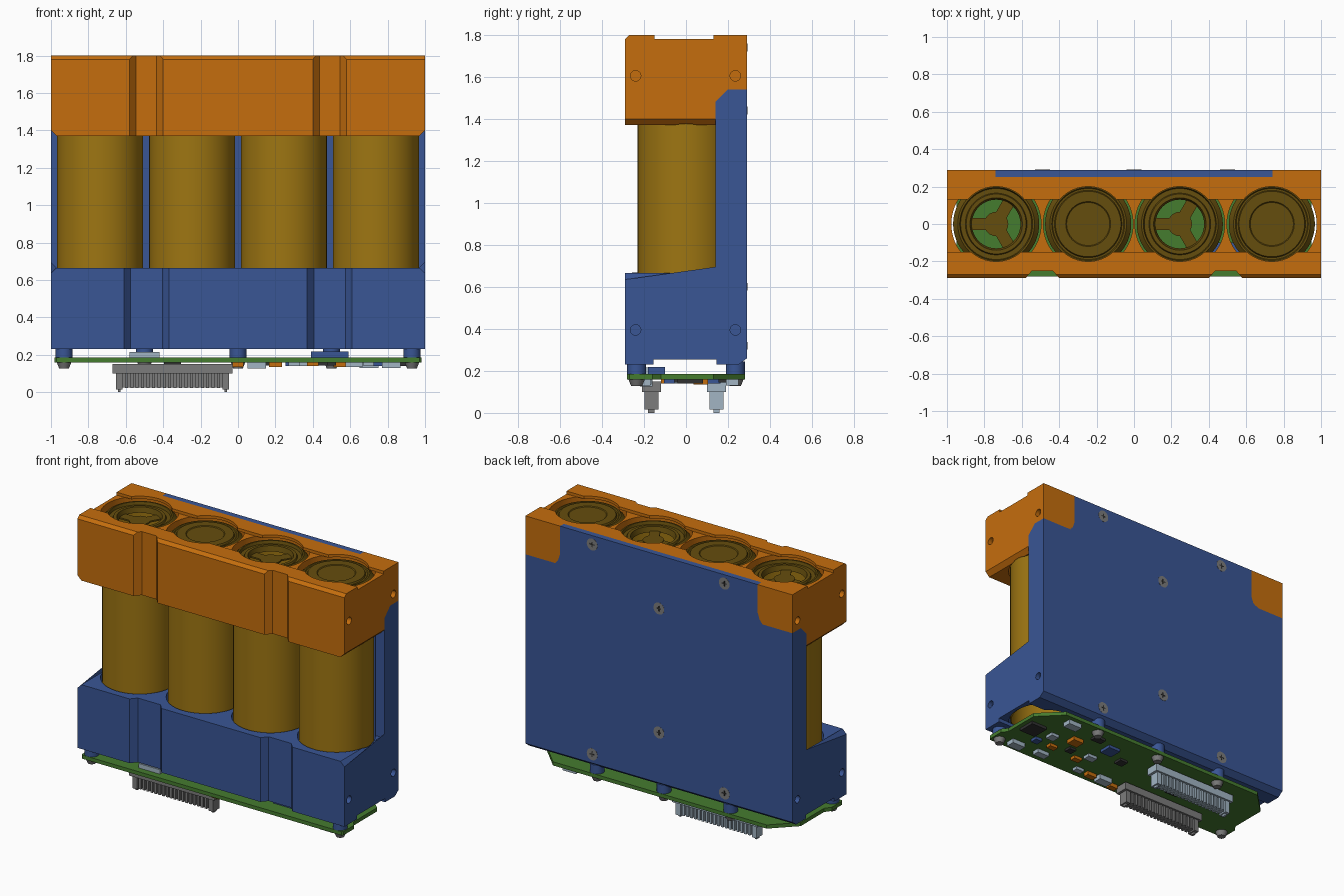
import bpy, bmesh, math
from mathutils import Matrix, Vector

if "Cube" in bpy.data.objects:
    bpy.data.objects.remove(bpy.data.objects["Cube"])


def material(name, r, g, b):
    m = bpy.data.materials.new(name)
    m.use_nodes = True
    m.diffuse_color = (r, g, b, 1)
    m.node_tree.nodes["Principled BSDF"].inputs["Base Color"].default_value = (r, g, b, 1)
    return m


ORANGE = material("orange plastic", .56, .155, .004)
BLUE = material("blue plastic", .041, .092, .3)
GOLD = material("gold wrap", .34, .18, .006)
DARK_GOLD = material("dark gold", .13, .075, .004)
GREEN = material("board green", .06, .2, .028)
GREY = material("grey metal", .2, .2, .2)
PALE = material("pale steel", .36, .46, .55)
BLACK = material("black", .03, .03, .03)


def finish(name, bm, mat, smooth=False):
    bmesh.ops.recalc_face_normals(bm, faces=bm.faces)
    me = bpy.data.meshes.new(name)
    bm.to_mesh(me)
    bm.free()
    ob = bpy.data.objects.new(name, me)
    bpy.context.collection.objects.link(ob)
    if mat:
        me.materials.append(mat)
    if smooth:
        shade(ob)
    return ob


def activate(ob):
    bpy.ops.object.select_all(action='DESELECT')
    ob.select_set(True)
    bpy.context.view_layer.objects.active = ob


def shade(ob):
    activate(ob)
    bpy.ops.object.shade_smooth_by_angle(angle=math.radians(30))


def prism(name, pts, axis, lo, hi, mat=None, seam=None):
    """Extrude an outline along an axis; chamfer the end edges at height seam."""
    put = {'x': lambda a, b, t: (t, a, b), 'y': lambda a, b, t: (a, t, b),
           'z': lambda a, b, t: (a, b, t)}[axis]
    bm = bmesh.new()
    ends = [[bm.verts.new(put(a, b, t)) for a, b in pts] for t in (lo, hi)]
    for e in ends:
        bm.faces.new(e)
    n = len(pts)
    for i in range(n):
        j = (i + 1) % n
        bm.faces.new((ends[0][i], ends[0][j], ends[1][j], ends[1][i]))
    if seam is not None:
        edges = [e for e in bm.edges if all(abs(v.co.z - seam) < .001 for v in e.verts)
                 and abs(e.verts[0].co.x - e.verts[1].co.x) < .001]
        bmesh.ops.bevel(bm, geom=edges, offset=.03, segments=1, affect='EDGES')
    return finish(name, bm, mat)


def boxes(name, items, mat):
    """Each item is (x, y, z, width, depth, height) about its centre."""
    bm = bmesh.new()
    for x, y, z, w, d, h in items:
        bmesh.ops.create_cube(bm, size=1, matrix=Matrix.Translation((x, y, z))
                              @ Matrix.Diagonal((w, d, h, 1)))
    return finish(name, bm, mat)


def rod(name, centre, r, length, mat, axis='Z', r2=None):
    turn = {'X': Matrix.Rotation(math.pi / 2, 4, 'Y'), 'Z': Matrix(),
            'Y': Matrix.Rotation(-math.pi / 2, 4, 'X')}[axis]
    bm = bmesh.new()
    bmesh.ops.create_cone(bm, cap_ends=True, segments=24, radius1=r, radius2=r2 or r,
                          depth=length, matrix=Matrix.Translation(centre) @ turn)
    return finish(name, bm, mat, True)


def lathe(name, profile, x, mat, steps=64):
    bm = bmesh.new()
    vs = [bm.verts.new((r, 0, z)) for r, z in profile]
    es = [bm.edges.new(p) for p in zip(vs, vs[1:])]
    bmesh.ops.spin(bm, geom=vs + es, cent=(0, 0, 0), axis=(0, 0, 1),
                   angle=math.tau, steps=steps)
    bmesh.ops.remove_doubles(bm, verts=bm.verts, dist=.0005)
    bmesh.ops.translate(bm, verts=bm.verts, vec=Vector((x, 0, 0)))
    return finish(name, bm, mat)


def cut(ob, cutters):
    activate(ob)
    for c in cutters:
        mod = ob.modifiers.new("cut", 'BOOLEAN')
        mod.operation, mod.solver, mod.object = 'DIFFERENCE', 'EXACT', c
        bpy.ops.object.modifier_apply(modifier=mod.name)


def groove(x, top, floor):
    return prism("groove_cutter", [(x - top - .03, -.33), (x - top, -.29), (x - floor, -.25),
                 (x + floor, -.25), (x + top, -.29), (x + top + .03, -.33)], 'z', 0, 2)


# Holder bodies
cell_x = [-.737, -.245, .245, .737]
lower = prism("lower_holder_and_back", [(-.29, .665), (-.29, .23), (.25, .23), (.29, .26),
              (.29, 1.54), (.2, 1.54), (.14, 1.48), (.14, .665)], 'x', -1, 1, BLUE, .665)
upper = prism("upper_holder", [(-.29, 1.37), (.14, 1.37), (.14, 1.48), (.2, 1.54), (.29, 1.54),
              (.29, 1.8), (-.27, 1.8), (-.29, 1.78)], 'x', -1, 1, ORANGE, 1.37)

# Cell bores, troughs, front grooves and side screw holes
bore = [(0, .1), (.2, .1), (.2, .254), (.24, .254), (.24, 1.781), (.2, 1.781), (.2, 1.9), (0, 1.9)]
bores = [lathe("bore_cutter", bore, x, None) for x in cell_x]
tab_shape = [(-.8, 1.54), (.8, 1.54), (.755, 1.565), (.74, 1.61), (.74, 1.8),
             (-.74, 1.8), (-.74, 1.61), (-.755, 1.565)]
tab_cutter = prism("tab_cutter", [(x, z if 1.55 < z < 1.7 else z + (z - 1.67) * .2)
                   for x, z in tab_shape], 'y', .25, .35)
top_trough = prism("trough_cutter", [(-.15, 1.78), (.13, 1.78), (.13, 1.9), (-.15, 1.9)], 'x', -2, 2)
low_trough = prism("trough_cutter", [(-.155, .1), (.145, .1), (.145, .255), (-.155, .255)], 'x', -2, 2)
holes = {z: [rod("hole_cutter", (s, y, z), .025, .06, None, 'X') for s in (-1, 1)
             for y in (-.24, .235)] for z in (.395, 1.605)}
top_grooves = [groove(x, .09, .055) for x in (-.49, .49)]
low_grooves = [groove(x, .12, .085) for x in (-.49, .49)]
cut(upper, bores + [tab_cutter, top_trough] + top_grooves + holes[1.605])
cut(lower, bores + [low_trough] + low_grooves + holes[.395])
for ob in [o for o in bpy.data.objects if "cutter" in o.name]:
    bpy.data.objects.remove(ob)
shade(upper)
shade(lower)
prism("back_tab", tab_shape, 'y', .25, .29, BLUE)

# Cells: alternate vented and flat ends
wall = [(.222, .27), (.23, .275), (.23, 1.74), (.205, 1.765), (.195, 1.765)]
for i, x in enumerate(cell_x):
    if i % 2 == 0:
        end = [(.19, 1.745), (.165, 1.745), (.16, 1.755), (.14, 1.755), (.13, 1.72)]
    else:
        end = [(.19, 1.76), (.18, 1.76), (.175, 1.77), (.12, 1.77), (.115, 1.765), (0, 1.765)]
    cell = lathe(f"cell_{i + 1}", wall + end, x, GOLD)
    cell.data.materials.append(DARK_GOLD)
    for p in cell.data.polygons:
        p.material_index = int(p.center.z > 1.7)
    shade(cell)
    if i % 2 == 0:
        rod("vent_hub", (x, 0, 1.725), .065, .01, DARK_GOLD)
        for k in range(3):
            a = math.pi / 3 + k * math.tau / 3
            arm = boxes("vent_arm", [(.09, 0, 1.722, .1, .065, .01)], DARK_GOLD)
            arm.matrix_world = Matrix.Translation((x, 0, 0)) @ Matrix.Rotation(a, 4, 'Z')

# Cross-head screws on the back
for x, z in [(-.49, .32), (0, .6), (.5, .32), (-.49, 1.74), (0, 1.44), (.5, 1.74)]:
    rod("back_screw", (x, .288, z), .04, .006, GREY, 'Y')
    boxes("screw_cross", [(x, .2905, z, .036, .003, .008), (x, .2905, z, .008, .003, .036)], BLACK)

# Circuit board with standoffs and screws
half = [(.97, -.28), (.98, -.27), (.98, -.16), (.95, -.12), (.95, .13), (.8, .28)]
prism("circuit_board", half + [(-x, y) for x, y in reversed(half)], 'z', .16, .185, GREEN)
for x, y in [(-.93, -.235), (.93, -.235), (0, .235), (.5, .235), (-.5, .235)]:
    rod("standoff", (x, y, .215), .045, .06, BLUE)
    rod("board_screw", (x, y, .145), .026, .035, GREY, r2=.04)

# Two long board connectors underneath
for y, mat in [(-.165, GREY), (.145, PALE)]:
    parts = [(-.35, y, .125, .64, .09, .05), (-.35, y, .065, .58, .04, .08)]
    for i in range(20):
        parts.append((-.626 + i * .029, y, .062, .016, .066, .08))
    for x in (-.635, -.065):
        parts += [(x, y, .06, .035, .066, .09), (x, y, .01, .015, .03, .02)]
    boxes("long_connector", parts, mat)

# Small components on both sides of the board
boxes("front_socket", [(-.5, -.2, .2, .16, .07, .03)], PALE)
boxes("blue_socket", [(.49, -.14, .202, .2, .08, .034)], BLUE)
boxes("pale_chips", [(.82, -.2, .145, .1, .06, .03), (.62, -.19, .147, .09, .05, .026),
      (.1, -.19, .143, .1, .06, .034), (.7, .22, .145, .1, .06, .03), (.34, -.03, .15, .07, .05, .02),
      (.7, .02, .15, .06, .06, .02), (.3, -.2, .15, .06, .04, .02)], PALE)
boxes("orange_chips", [(.55, .07, .147, .08, .07, .026), (.2, -.2, .147, .07, .04, .026),
      (.62, -.08, .15, .06, .04, .02), (0, -.22, .147, .06, .04, .026),
      (.4, -.1, .15, .06, .04, .02)], ORANGE)
boxes("blue_chips", [(.3, .12, .15, .09, .09, .02), (.75, -.08, .15, .05, .05, .02)], BLUE)
boxes("black_chips", [(.86, .02, .15, .12, .12, .02), (.45, .18, .152, .08, .05, .016),
      (.15, .05, .152, .06, .06, .016), (-.35, -.01, .152, .09, .09, .016),
      (.5, -.04, .152, .05, .05, .016)], BLACK)
